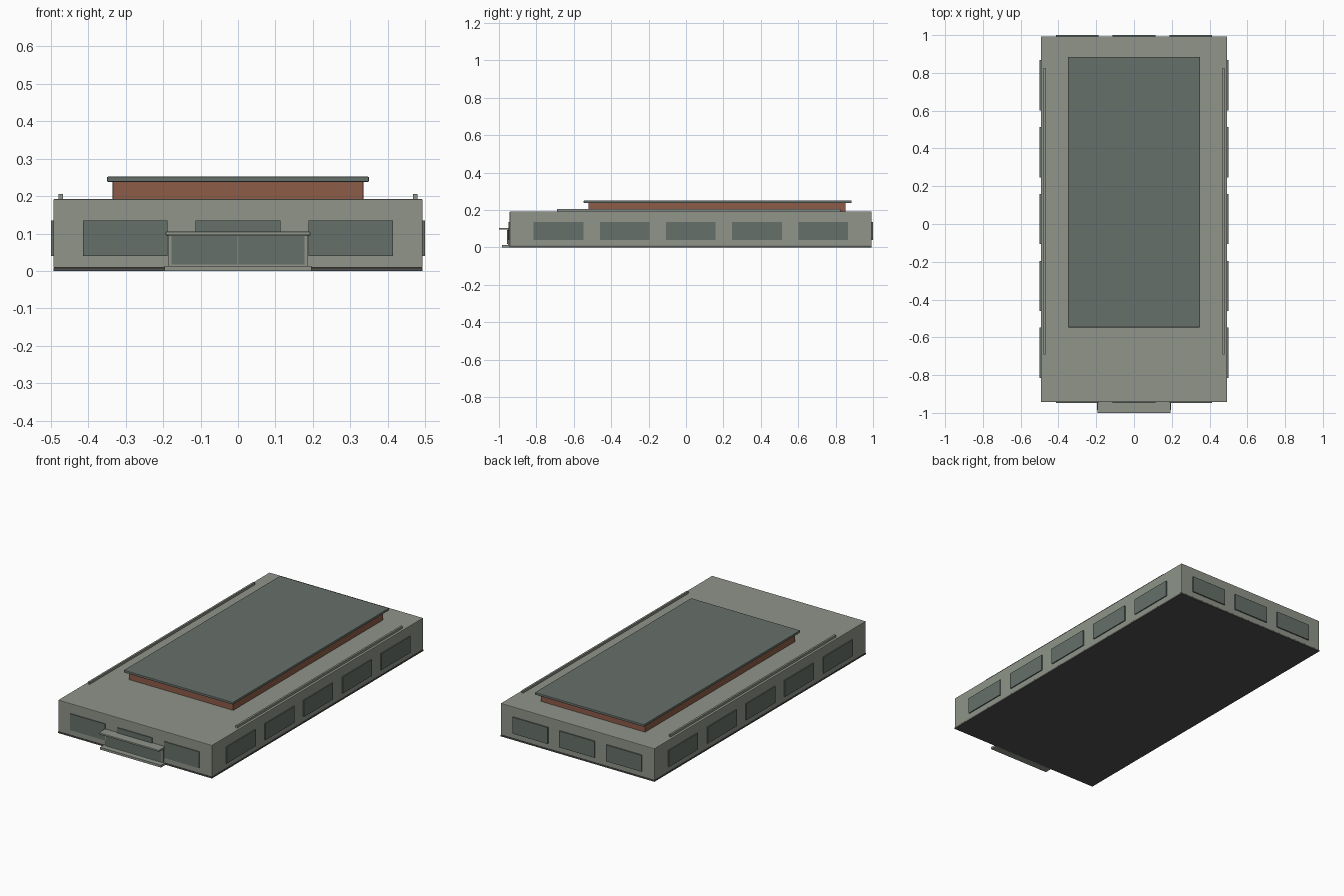
import bpy

cube = bpy.data.objects.get("Cube")
if cube:
    bpy.data.objects.remove(cube, do_unlink=True)


def make_material(name, rgb):
    colour = [(c / 255) ** 2.2 for c in rgb] + [1]
    mat = bpy.data.materials.new(name)
    mat.use_nodes = True
    mat.diffuse_color = colour
    mat.node_tree.nodes["Principled BSDF"].inputs["Base Color"].default_value = colour
    return mat


concrete = make_material("grey green concrete", (142, 147, 136))
slate = make_material("slate green", (102, 111, 105))
brick = make_material("red brown brick", (140, 92, 73))
footing = make_material("dark grey footing", (82, 82, 80))


def box(name, x, y, z, mat, bevel=0):
    """Box from (min, max) ranges, with optional chamfered edges."""
    ranges = (x, y, z)
    bpy.ops.mesh.primitive_cube_add(size=1, location=[sum(r) / 2 for r in ranges])
    obj = bpy.context.object
    obj.name = name
    obj.scale = [r[1] - r[0] for r in ranges]
    bpy.ops.object.transform_apply(location=False, rotation=False, scale=True)
    obj.data.materials.append(mat)
    if bevel:
        mod = obj.modifiers.new("chamfer", 'BEVEL')
        mod.width = bevel
        mod.segments = 2
    return obj


# Main hall on a thin footing
box("footing", (-.493, .493), (-.943, .993), (0, .008), footing)
box("main_hall", (-.493, .493), (-.943, .993), (.008, .192), concrete, .003)

# Raised brick storey and its flat roof
box("upper_storey", (-.335, .335), (-.522, .853), (.188, .24), brick, .003)
box("upper_roof", (-.35, .35), (-.547, .885), (.238, .252), slate, .003)

# Side windows and roof rails, mirrored left and right
for side, label in ((1, "left"), (-1, "right")):
    for i in range(5):
        y = -.682 + i * .354
        x = sorted((side * .488, side * .499))
        box(f"{label}_window_{i + 1}", x, (y - .133, y + .133), (.04, .135), slate)
    x = sorted((side * .468, side * .479))
    box(f"{label}_roof_rail", x, (-.69, .825), (.19, .205), concrete)

# Front and back windows
for i in (-1, 0, 1):
    x = (i * .301 - .113, i * .301 + .113)
    box(f"front_window_{i + 2}", x, (-.948, -.938), (.04, .135), slate)
    box(f"back_window_{i + 2}", x, (.988, 1), (.04, .135), slate)

# Entrance with double doors, step and canopy
box("door_frame", (-.187, .187), (-.953, -.94), (.01, .097), concrete)
box("left_door", (.001, .178), (-.957, -.95), (.018, .094), slate)
box("right_door", (-.178, -.001), (-.957, -.95), (.018, .094), slate)
box("entrance_step", (-.196, .196), (-.985, -.94), (0, .013), concrete)
box("entrance_canopy", (-.193, .193), (-1, -.94), (.095, .105), concrete, .002)
